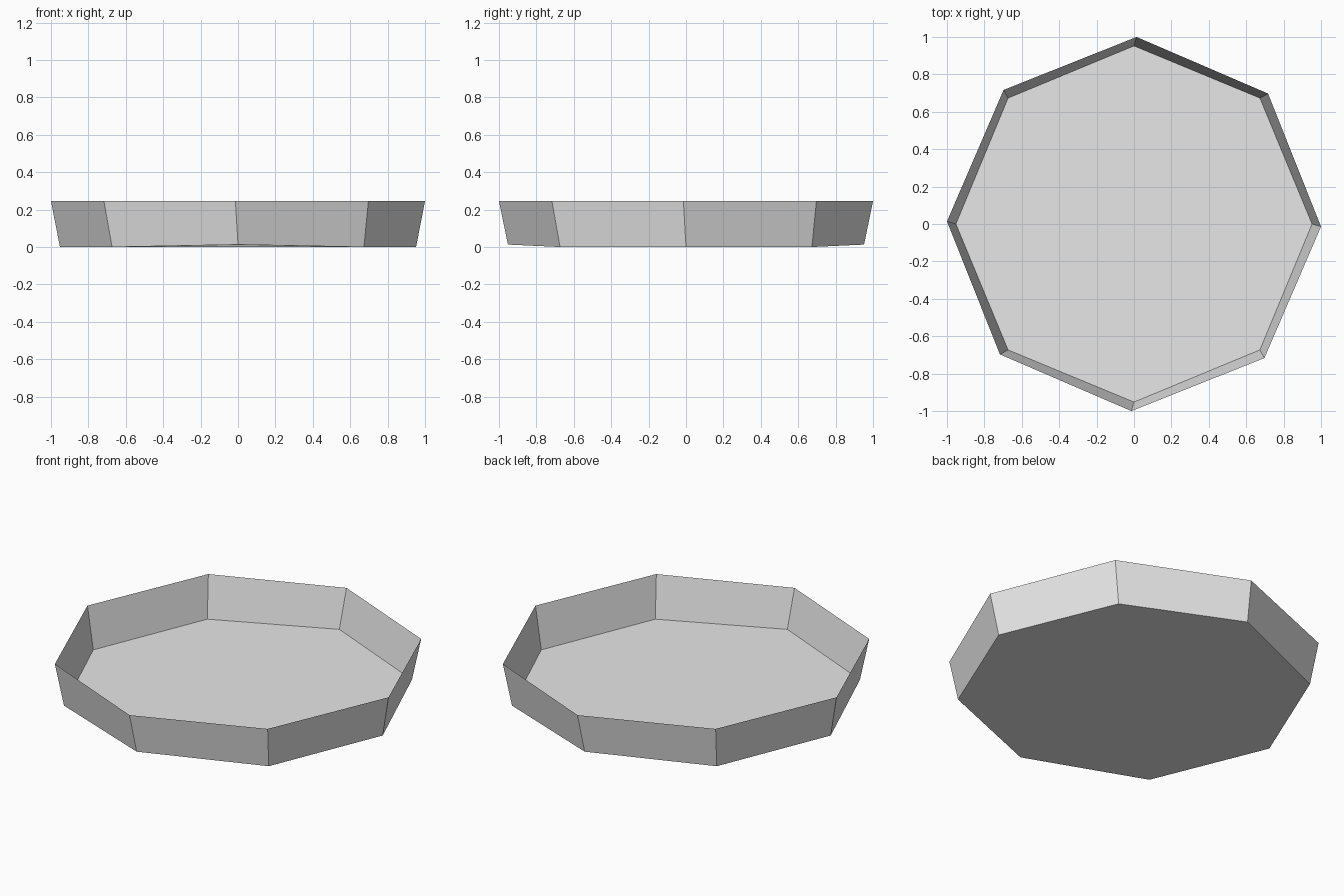
import bpy, bmesh, math

if "Cube" in bpy.data.objects:
    bpy.data.objects.remove(bpy.data.objects["Cube"])

SIDES = 8


def ring(bm, radius, turn, height):
    """Add one octagonal ring of vertices; height is a function of the index."""
    verts = []
    for i in range(SIDES):
        a = 2 * math.pi * i / SIDES + math.radians(turn)
        verts.append(bm.verts.new((radius * math.cos(a), radius * math.sin(a), height(i))))
    return verts


grey = bpy.data.materials.new("light_grey")
grey.diffuse_color = (0.8, 0.8, 0.8, 1)
grey.use_nodes = True
grey.node_tree.nodes["Principled BSDF"].inputs["Base Color"].default_value = grey.diffuse_color

bm = bmesh.new()

# Floor outline, lifted slightly at its front and back corners
floor = ring(bm, 0.952, 0, lambda i: 0.013 if i in (2, 6) else 0.0)
# Wider rim, turned slightly against the floor
rim = ring(bm, 1.0, -0.8, lambda i: 0.245)

# Floor and thin flared walls, open at the top
bm.faces.new(floor)
for i in range(SIDES):
    j = (i + 1) % SIDES
    bm.faces.new((floor[j], floor[i], rim[i], rim[j]))

mesh = bpy.data.meshes.new("tray")
bm.to_mesh(mesh)
bm.free()
mesh.materials.append(grey)
tray = bpy.data.objects.new("tray", mesh)
bpy.context.collection.objects.link(tray)
